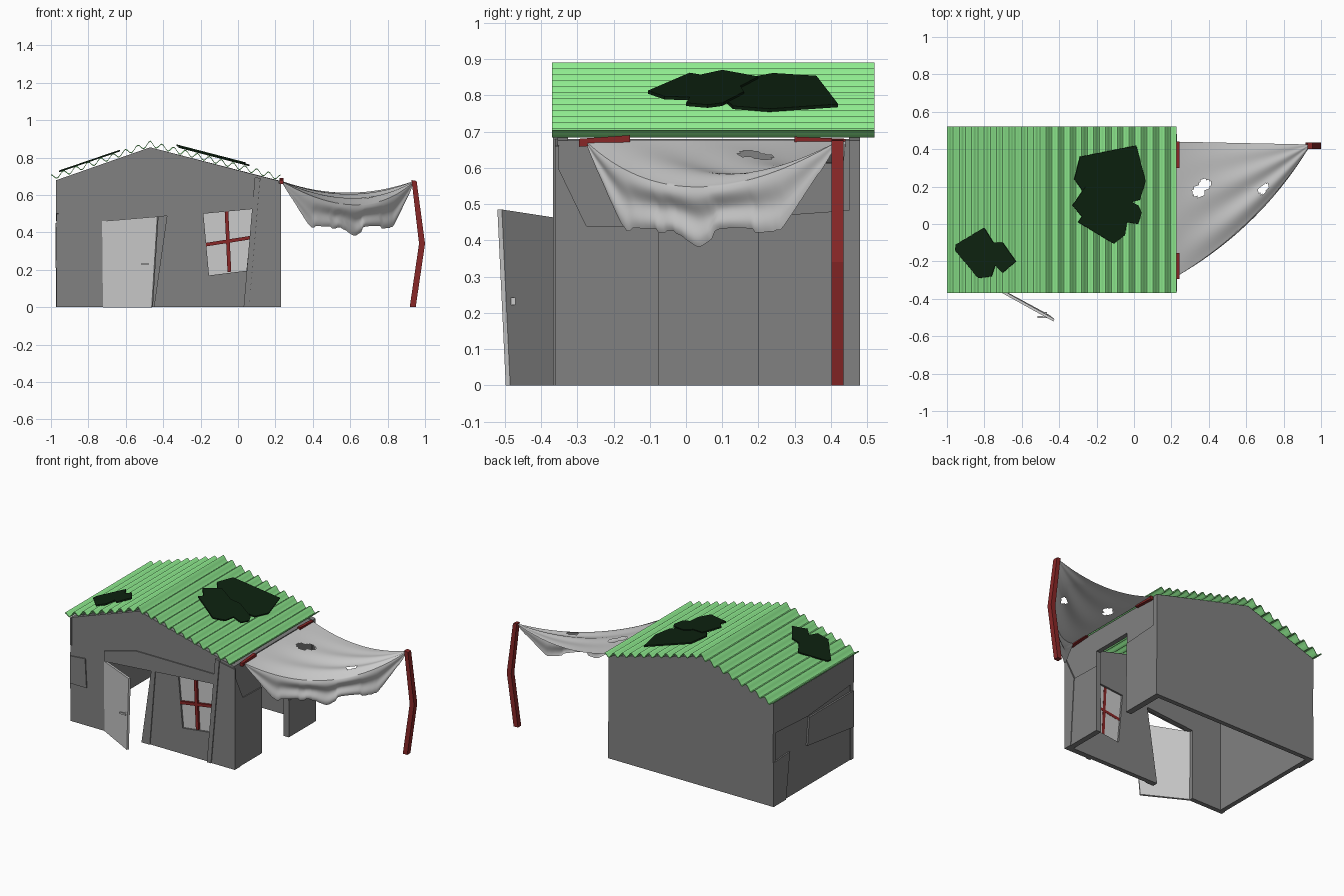
import bpy, bmesh, math, random
from mathutils import Matrix, Vector

if "Cube" in bpy.data.objects:
    bpy.data.objects.remove(bpy.data.objects["Cube"])
random.seed(4)

def mat(name, r, g, b):
    m = bpy.data.materials.new(name)
    m.diffuse_color = (r, g, b, 1)
    m.use_nodes = True
    m.node_tree.nodes["Principled BSDF"].inputs["Base Color"].default_value = m.diffuse_color
    return m

WALL = mat("wall_grey", .22, .22, .22)
RED = mat("dark_red", .25, .02, .02)
GREEN = mat("light_green", .28, .85, .28)
DARK = mat("dark_green", .004, .016, .005)

def link(name, me, m=None):
    ob = bpy.data.objects.new(name, me)
    bpy.context.collection.objects.link(ob)
    if m:
        me.materials.clear()
        me.materials.append(m)
    return ob

def prism(name, plane, loops, lo, hi, m=None):
    """Flat outline (with optional holes) in the xz or yz plane, given thickness lo..hi."""
    cu = bpy.data.curves.new("outline", 'CURVE')
    cu.dimensions, cu.fill_mode = '2D', 'BOTH'
    cu.extrude = (hi - lo) / 2
    for loop in loops:
        sp = cu.splines.new('POLY')
        sp.points.add(len(loop) - 1)
        for p, (a, b) in zip(sp.points, loop):
            p.co = (a, b, 0, 1)
        sp.use_cyclic_u = True
    tmp = bpy.data.objects.new("tmp", cu)
    bpy.context.collection.objects.link(tmp)
    bpy.context.view_layer.update()
    me = bpy.data.meshes.new_from_object(tmp.evaluated_get(bpy.context.evaluated_depsgraph_get()))
    bpy.data.objects.remove(tmp)
    mid = (lo + hi) / 2
    if plane == 'xz':
        M = Matrix(((1, 0, 0, 0), (0, 0, -1, mid), (0, 1, 0, 0), (0, 0, 0, 1)))
    else:
        M = Matrix(((0, 0, 1, mid), (1, 0, 0, 0), (0, 1, 0, 0), (0, 0, 0, 1)))
    me.transform(M)
    for p in me.polygons:
        p.use_smooth = False
    return link(name, me, m)

def slab(name, pts, thick, m=None):
    """Closed slab from a 3D outline, thickened along its normal."""
    bm = bmesh.new()
    f = bm.faces.new([bm.verts.new(p) for p in pts])
    f.normal_update()
    off = f.normal * thick
    r = bmesh.ops.extrude_face_region(bm, geom=[f], use_keep_orig=True)
    bmesh.ops.translate(bm, vec=off, verts=[v for v in r['geom'] if isinstance(v, bmesh.types.BMVert)])
    bmesh.ops.recalc_face_normals(bm, faces=bm.faces)
    me = bpy.data.meshes.new(name)
    bm.to_mesh(me)
    bm.free()
    return link(name, me, m)

# Walls
window = [(-.185, .50), (.08, .525), (.045, .195), (-.155, .17)]
prism("front_wall", 'xz', [[(-.97, 0), (-.72, 0), (-.72, .46), (-.375, .49), (-.45, 0), (.215, 0),
      (.22, .675), (-.47, .855), (-.97, .68)], window], -.355, -.325, WALL)
prism("back_wall", 'xz', [[(-.97, 0), (.228, 0), (.228, .675), (-.47, .855), (-.97, .68)]], .45, .48, WALL)
prism("left_wall", 'yz', [[(-.34, 0), (.46, 0), (.46, .68), (-.34, .68)]], -.965, -.935, WALL)
prism("right_wall", 'yz', [[(-.35, 0), (-.075, 0), (-.08, .54), (.2, .54), (.2, 0), (.46, 0),
      (.46, .675), (-.35, .675)]], .19, .22, WALL)

# Patchwork sheets nailed over the walls
for i, (pl, pts, lo, hi) in enumerate([
    ('xz', [(-.97, .25), (-.85, .25), (-.86, .44), (-.97, .43)], -.362, -.35),
    ('xz', [(-.72, .46), (.08, .525), (.09, .59), (-.49, .59), (-.72, .53)], -.362, -.35),
    ('xz', [(.03, 0), (.06, 0), (.12, .69), (.09, .695)], -.367, -.35),
    ('xz', [(.06, 0), (.23, 0), (.23, .66), (.12, .68)], -.361, -.35),
    ('xz', [(-.45, 0), (-.39, 0), (-.35, .49), (-.38, .488)], -.361, -.35),
    ('yz', [(.13, .27), (-.35, .21), (-.35, .45), (.11, .45)], -.976, -.96),
    ('yz', [(.48, 0), (.35, 0), (.31, .30), (.48, .29)], -.974, -.96),
    ('yz', [(.48, .48), (.13, .46), (-.36, .5), (-.36, .68), (.48, .68)], -.972, -.96),
    ('yz', [(-.305, 0), (-.075, 0), (-.075, .435), (-.275, .44)], .21, .226),
    ('yz', [(-.36, 0), (-.305, 0), (-.275, .44), (-.35, .595), (-.36, .595)], .21, .23),
    ('yz', [(.2, 0), (.48, 0), (.48, .24), (.2, .24)], .21, .23),
    ('yz', [(.2, .24), (.48, .24), (.48, .485), (.2, .465)], .21, .226)]):
    prism(f"wall_sheet_{i + 1}", pl, [pts], lo, hi, WALL)

# Window pane and cross bars
prism("window_pane", 'xz', [window], -.343, -.337)
prism("window_bar_vertical", 'xz', [[(-.071, .51), (-.052, .512), (-.036, .19), (-.056, .188)]], -.358, -.336, RED)
prism("window_bar_horizontal", 'xz', [[(-.172, .325), (.062, .362), (.064, .381), (-.172, .344)]], -.358, -.336, RED)

# Crooked open door with handle
slab("door", [(-.715, -.345, 0), (-.455, -.485, 0), (-.425, -.508, .485), (-.72, -.345, .46)], .014)
prism("door_handle", 'xz', [[(-.515, .226), (-.465, .226), (-.465, .236), (-.515, .236)]], -.503, -.493)
prism("door_handle_stem", 'xz', [[(-.477, .222), (-.465, .222), (-.465, .242), (-.477, .242)]], -.5, -.47)

# Corrugated roof
def roof_z(x):
    return .874 - (.26 * (x + .47) if x > -.47 else .342 * (-.47 - x))

def wave_line(x0, x1, waves):
    n = waves * 8
    out = []
    for i in range(n + 1):
        x = x0 + (x1 - x0) * i / n
        out.append((x, roof_z(x) + .014 * math.cos(2 * math.pi * waves * i / n)))
    return out

line = wave_line(-1, -.47, 8) + wave_line(-.47, .228, 11)[1:]
bm = bmesh.new()
rows = [[bm.verts.new((x, y, z + dz)) for x, z in line]
        for y, dz in ((-.37, .003), (.52, .003), (.52, -.003), (-.37, -.003))]
for a, b in zip(rows, rows[1:] + rows[:1]):
    for i in range(len(line) - 1):
        bm.faces.new((a[i], a[i + 1], b[i + 1], b[i]))
for i in (0, -1):
    bm.faces.new([r[i] for r in rows])
bmesh.ops.recalc_face_normals(bm, faces=bm.faces)
me = bpy.data.meshes.new("roof")
bm.to_mesh(me)
bm.free()
roof = link("corrugated_roof", me, GREEN)

# Dark patches on the roof
patches = {
    "roof_patch_left": ([(-.95, -.11), (-.8, -.02), (-.75, -.10), (-.70, -.10), (-.63, -.20), (-.70, -.26),
                         (-.74, -.22), (-.76, -.28), (-.83, -.29), (-.955, -.14)], .014),
    "roof_patch_back": ([(-.29, .36), (.01, .42), (.06, .23), (.03, .13), (-.11, .09), (-.25, .14),
                         (-.32, .24)], .018),
    "roof_patch_front": ([(-.26, .20), (-.16, .15), (-.10, .16), (.02, .10), (.04, .06), (.02, .0), (-.04, .01),
                          (-.05, -.06), (-.11, -.105), (-.3, .01), (-.28, .04), (-.33, .1)], .024)}
for name, (pts, h) in patches.items():
    pts = pts[::-1]
    slab(name, [(x, y, roof_z(x) + h) for x, y in pts], .009, DARK)

# Bent awning post and fixing bars
prism("awning_post", 'xz', [[(.918, 0), (.95, 0), (1, .34), (.955, .675), (.928, .68), (.968, .34)]], .402, .435, RED)
prism("fixing_bar_front", 'yz', [[(-.295, .658), (-.155, .668), (-.155, .69), (-.295, .68)]], .222, .242, RED)
prism("fixing_bar_back", 'yz', [[(.30, .664), (.44, .658), (.44, .68), (.30, .686)]], .222, .242, RED)

# Sagging torn awning: fan from the wall to the post, then a hanging front flap
NS, NW, NF = 80, 48, 24
P, B, A = Vector((.945, .425)), Vector((.228, .44)), Vector((.228, -.28))
ragged = [random.uniform(-.012, .012) for _ in range(NS // 3 + 2)]
bm = bmesh.new()
grid = []
for i in range(NS + 1):
    s = i / NS
    arc = 4 * s * (1 - s)
    row = []
    for j in range(NW + NF + 1):
        w = min(j / NW, 1)
        f = max(0, (j - NW) / NF)
        p = B.lerp(A, w).lerp(P, s)
        out = arc * (.06 * w * w - .01 * f + .008 * math.sin(f * 9))
        x, y = p.x + out * .7, p.y + (-out * .7 if w > 0 else 0)
        fold = .010 * arc * math.sin(w * 17) * w
        z = .677 - arc * (.065 + .055 * w * w) + fold
        low = .677 - .25 * min(1, math.sin(math.pi * s) / .58) + (ragged[i // 3] - .035 * math.exp(-((s - .5) / .06) ** 2)) * arc
        z += f * min(0, low - z)
        row.append(bm.verts.new((x, y, z)))
    grid.append(row)
for i in range(NS):
    for j in range(NW + NF):
        f = bm.faces.new((grid[i][j], grid[i + 1][j], grid[i + 1][j + 1], grid[i][j + 1]))
        c = f.calc_center_median()
        # torn holes
        for hx, hy, r in ((.345, .175, .032), (.38, .21, .03), (.685, .18, .02), (.705, .2, .018)):
            if j < NW + 2 and math.hypot(c.x - hx, c.y - hy) < r:
                bm.faces.remove(f)
                break
bmesh.ops.remove_doubles(bm, verts=bm.verts, dist=.0003)
bmesh.ops.delete(bm, geom=[v for v in bm.verts if not v.link_faces], context='VERTS')
bmesh.ops.recalc_face_normals(bm, faces=bm.faces)
me = bpy.data.meshes.new("awning")
bm.to_mesh(me)
bm.free()
awning = link("torn_awning", me)

for ob in (awning, roof):
    bpy.ops.object.select_all(action='DESELECT')
    ob.select_set(True)
    bpy.context.view_layer.objects.active = ob
    bpy.ops.object.shade_smooth_by_angle(angle=math.radians(40))
